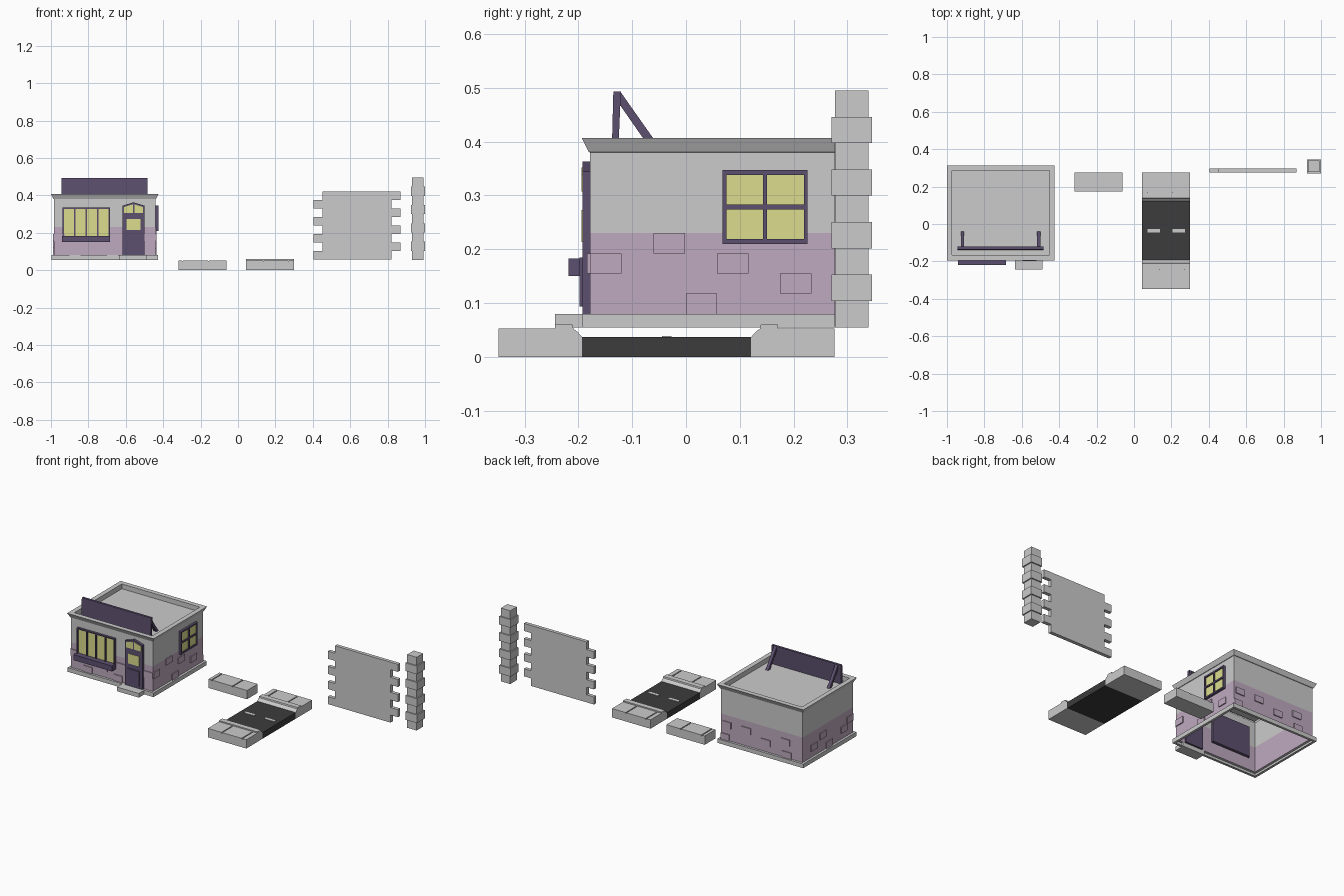
import bpy, bmesh

if "Cube" in bpy.data.objects:
    bpy.data.objects.remove(bpy.data.objects["Cube"])


def material(name, rgb):
    m = bpy.data.materials.new(name)
    m.diffuse_color = (*rgb, 1)
    m.use_nodes = True
    m.node_tree.nodes["Principled BSDF"].inputs["Base Color"].default_value = m.diffuse_color
    return m


PURPLE = material("dark_purple", (0.11, 0.08, 0.16))
PINK = material("pink_brick", (0.52, 0.40, 0.52))
GLASS = material("yellow_glass", (0.72, 0.72, 0.27))
ASPHALT = material("asphalt", (0.045, 0.045, 0.045))
WHITE = material("road_paint", (0.75, 0.75, 0.75))


def make(name, verts, faces, mat=None, fix=True):
    bm = bmesh.new()
    vs = [bm.verts.new(v) for v in verts]
    for f in faces:
        bm.faces.new([vs[i] for i in f])
    if fix:
        bmesh.ops.recalc_face_normals(bm, faces=bm.faces)
    me = bpy.data.meshes.new(name)
    bm.to_mesh(me)
    bm.free()
    ob = bpy.data.objects.new(name, me)
    bpy.context.collection.objects.link(ob)
    if mat:
        me.materials.append(mat)
    return ob


def prism(name, pts, axis, a0, a1, mat=None):
    """Extrude a profile: axis 'x' takes (y, z) points, axis 'y' takes (x, z)."""
    n = len(pts)
    put = (lambda p, a: (a, p[0], p[1])) if axis == 'x' else (lambda p, a: (p[0], a, p[1]))
    verts = [put(p, a0) for p in pts] + [put(p, a1) for p in pts]
    faces = [(i, (i + 1) % n, (i + 1) % n + n, i + n) for i in range(n)]
    return make(name, verts, faces + [tuple(range(n)), tuple(range(n, 2 * n))], mat)


def box(name, x0, x1, y0, y1, z0, z1, mat=None):
    return prism(name, [(x0, z0), (x1, z0), (x1, z1), (x0, z1)], 'y', y0, y1, mat)


# Shop footprint
X0, X1, Y0, Y1 = -0.984, -0.441, -0.178, 0.298


def rings(name, profile, mat=None, cap=False):
    """Stack of rectangles around the footprint: (offset, z) pairs, bottom outside first."""
    verts, faces = [], []
    for o, z in profile:
        verts += [(X0 - o, Y0 - o, z), (X1 + o, Y0 - o, z), (X1 + o, Y1 + o, z), (X0 - o, Y1 + o, z)]
    for k in range(len(profile) - 1):
        for i in range(4):
            j = (i + 1) % 4
            faces.append((4 * k + i, 4 * k + j, 4 * k + 4 + j, 4 * k + 4 + i))
    if cap:
        t = len(verts) - 4
        faces.append((t, t + 1, t + 2, t + 3))
    return make(name, verts, faces, mat, fix=False)


# Shop shell, open underneath
rings("shop_base", [(0, 0.055), (0.014, 0.055), (0.014, 0.08), (0, 0.08)])
rings("lower_wall", [(0, 0.08), (0, 0.23)], PINK)
rings("upper_wall", [(0, 0.23), (0, 0.38)])
rings("cornice_and_roof", [(0, 0.38), (0.003, 0.381), (0.016, 0.407), (-0.012, 0.407), (-0.012, 0.378)], cap=True)
box("door_step", -0.635, -0.489, -0.243, Y0, 0.055, 0.08)

# Raised bricks: (start along the wall, row)
BL, BH, BP = 0.058, 0.0375, 0.006
BRICKS = {
    'right': [(Y0, 2), (-0.06, 3), (0.058, 2), (0.0, 0), (0.175, 1)],
    'left': [(0.165, 1), (0.08, 2), (0.02, 0), (-0.12, 1), (Y0, 2)],
    'back': [(-0.51, 2), (-0.64, 2), (-0.499, 0), (-0.77, 1), (-0.90, 2), (-0.91, 0)],
    'front': [(X0, 2), (-0.90, 0), (-0.80, 1), (-0.70, 0), (-0.68, 2), (-0.499, 2)],
}
for side, spots in BRICKS.items():
    for s, row in spots:
        z0, z1, a, b = 0.08 + row * BH, 0.08 + (row + 1) * BH, s, s + BL
        name = side + "_brick"
        if side == 'right':
            box(name, X1, X1 + BP, a, b, z0, z1, PINK)
        elif side == 'left':
            box(name, X0 - BP, X0, a, b, z0, z1, PINK)
        elif side == 'back':
            box(name, a, b, Y1, Y1 + BP, z0, z1, PINK)
        else:
            box(name, a, b, Y0 - BP, Y0, z0, z1, PINK)

# Front shop window: glass, frame, bars and sill box
box("shop_window_glass", -0.936, -0.687, -0.184, -0.173, 0.18, 0.333, GLASS)
box("shop_window_back", -0.938, -0.685, -0.173, -0.168, 0.155, 0.335, PURPLE)
for i in range(5):
    x = -0.938 + i * (0.253 - 0.007) / 4
    box("shop_window_bar", x, x + 0.007, -0.192, -0.172, 0.18, 0.335, PURPLE)
box("shop_window_top", -0.938, -0.685, -0.192, -0.172, 0.328, 0.335, PURPLE)
box("shop_window_sill", -0.942, -0.685, -0.218, -0.172, 0.15, 0.183, PURPLE)

# Door with window, raised panel and pointed transom
box("door", -0.617, -0.50, -0.192, -0.168, 0.08, 0.297, PURPLE)
box("door_window", -0.596, -0.521, -0.194, -0.19, 0.214, 0.273, GLASS)
box("door_panel", -0.596, -0.521, -0.198, -0.19, 0.094, 0.185, PURPLE)
prism("transom", [(-0.617, 0.297), (-0.50, 0.297), (-0.50, 0.345), (-0.5585, 0.363), (-0.617, 0.345)],
      'y', -0.192, -0.168, PURPLE)
for s in (-1, 1):
    c = -0.5585
    prism("transom_glass", [(c + s * 0.004, 0.307), (c + s * 0.05, 0.307), (c + s * 0.05, 0.338), (c + s * 0.004, 0.352)],
          'y', -0.194, -0.19, GLASS)

# Side window, two by two panes
box("side_window_glass", X1 - 0.005, X1 + 0.007, 0.07, 0.224, 0.212, 0.345, GLASS)
for y in (0.068, 0.1435, 0.219):
    box("side_window_upright", X1 - 0.005, X1 + 0.015, y, y + 0.007, 0.21, 0.347, PURPLE)
for z in (0.21, 0.274, 0.338):
    box("side_window_rail", X1 - 0.005, X1 + 0.014, 0.068, 0.226, z, z + 0.009, PURPLE)

# Blank rooftop board with two struts
prism("roof_board", [(-0.138, 0.378), (-0.126, 0.378), (-0.121, 0.493), (-0.135, 0.493)],
      'x', -0.944, -0.484, PURPLE)
for x in (-0.917, -0.509):
    prism("board_strut", [(-0.124, 0.47), (-0.122, 0.493), (-0.041, 0.378), (-0.06, 0.378)],
          'x', x - 0.009, x + 0.009, PURPLE)


# Paving slabs with narrow seams
def paving(name, x0, x1, y0, y1, seams):
    edges = [x0] + list(seams) + [x1]
    for i in range(len(edges) - 1):
        a = edges[i] + (0.003 if i else 0)
        b = edges[i + 1] - (0.003 if i < len(edges) - 2 else 0)
        box(name, a, b, y0, y1, 0.048, 0.053)


# Loose pavement piece
box("pavement_base", -0.318, -0.062, 0.174, 0.276, 0, 0.048)
paving("pavement_slab", -0.318, -0.062, 0.174, 0.276, (-0.297, -0.158))

# Road section, the two kerbs mirrored about its middle
RX0, RX1, MID = 0.043, 0.299, -0.036
box("road", RX0, RX1, -0.193, 0.121, 0, 0.037, ASPHALT)
KERB = [(-0.348, 0), (-0.348, 0.048), (-0.243, 0.048), (-0.243, 0.06), (-0.211, 0.06),
        (-0.209, 0.052), (-0.202, 0.047), (-0.193, 0.037), (-0.193, 0)]
prism("front_kerb", KERB, 'x', RX0, RX1)
prism("back_kerb", [(2 * MID - y, z) for y, z in KERB], 'x', RX0, RX1)
paving("front_slab", RX0, RX1, -0.348, -0.243, (0.136, 0.27))
paving("back_slab", RX0, RX1, 0.171, 0.276, (0.072, 0.206))
for x in (0.072, 0.206):
    box("lane_dash", x, x + 0.066, -0.045, -0.027, 0.036, 0.039, WHITE)

# Wall panel with one toothed outline
Z0, STEP = 0.057, 0.0454
left, right = [], []
for k in range(8):
    za, zb = Z0 + k * STEP, Z0 + (k + 1) * STEP
    xl, xr = (0.404, 0.821) if k % 2 == 0 else (0.452, 0.87)
    left += [(xl, za), (xl, zb)]
    right += [(xr, za), (xr, zb)]
prism("toothed_wall", right + left[::-1], 'y', 0.276, 0.297)

# Corner column of alternating blocks
for k in range(9):
    h = 0.031 if k % 2 == 0 else 0.038
    z = 0.055 + k * 0.0489
    box("column_block", 0.962 - h, 0.962 + h, 0.308 - h, 0.308 + h, z, z + 0.0489)
